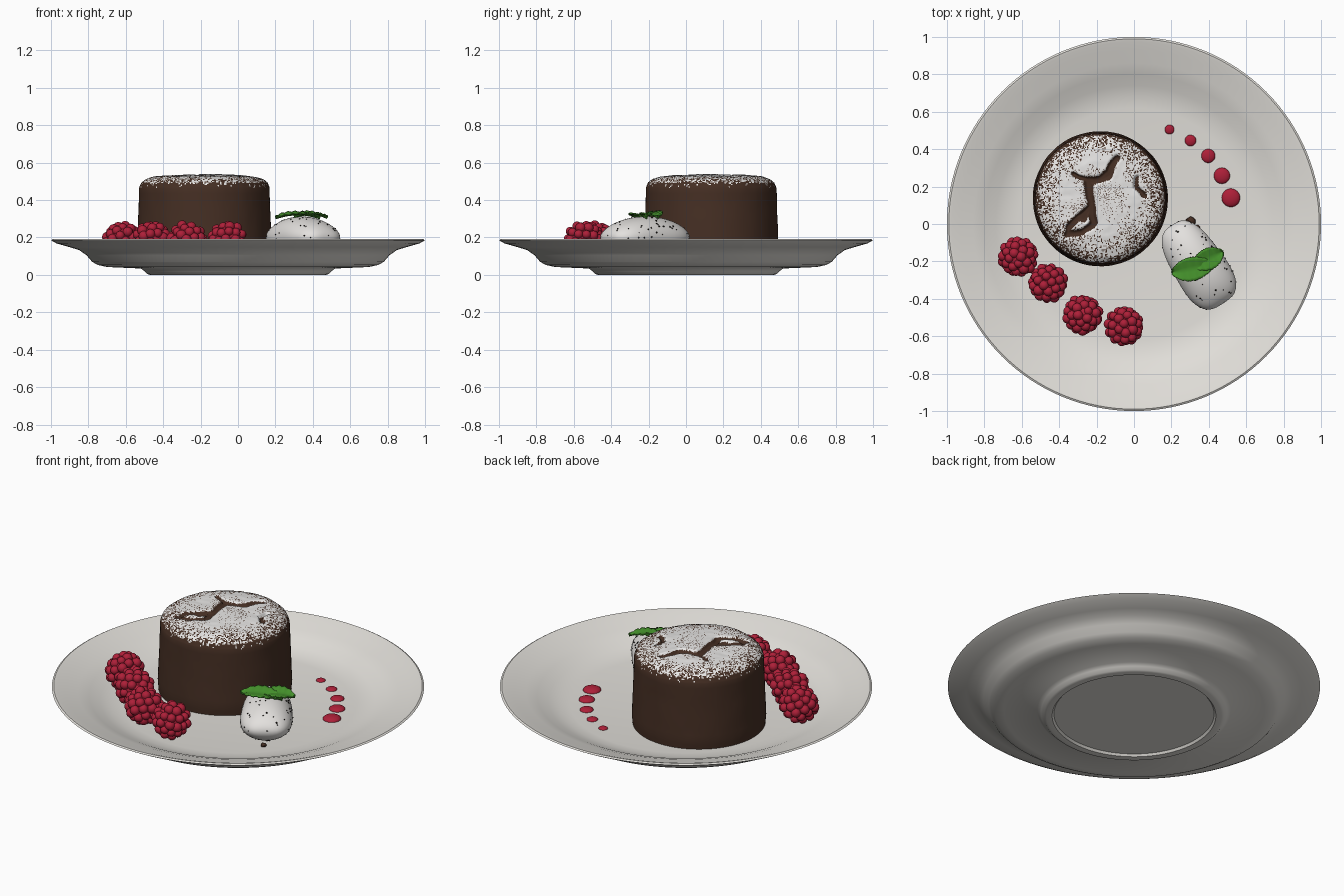
import bpy, bmesh, math, random
from mathutils import Vector, Matrix, noise

random.seed(4)
if "Cube" in bpy.data.objects:
    bpy.data.objects.remove(bpy.data.objects["Cube"])


def material(name, rgb):
    m = bpy.data.materials.new(name)
    m.use_nodes = True
    m.diffuse_color = (*rgb, 1)
    m.node_tree.nodes["Principled BSDF"].inputs["Base Color"].default_value = (*rgb, 1)
    return m


CHINA = material("warm white china", (0.76, 0.74, 0.70))
CAKE = material("dark chocolate", (0.06, 0.028, 0.017))
SUGAR = material("powdered sugar", (0.80, 0.79, 0.78))
BERRY = material("raspberry red", (0.42, 0.014, 0.04))
CREAM = material("vanilla cream", (0.77, 0.75, 0.73))
SPECK = material("vanilla speck", (0.012, 0.009, 0.007))
LEAF = material("mint green", (0.06, 0.29, 0.025))


def finish(bm, name, mats, angle=50):
    me = bpy.data.meshes.new(name)
    bmesh.ops.recalc_face_normals(bm, faces=bm.faces)
    bm.to_mesh(me)
    bm.free()
    me.shade_smooth()
    me.set_sharp_from_angle(angle=math.radians(angle))
    for m in mats:
        me.materials.append(m)
    ob = bpy.data.objects.new(name, me)
    bpy.context.collection.objects.link(ob)
    return ob


def lathe(profile, segs):
    """Revolve (r, z) points about z; points with r = 0 become poles."""
    bm = bmesh.new()
    rings = []
    for r, z in profile:
        n = 1 if r == 0 else segs
        rings.append([bm.verts.new((r * math.cos(math.tau * i / segs),
                                    r * math.sin(math.tau * i / segs), z)) for i in range(n)])
    for a, b in zip(rings, rings[1:]):
        for i in range(segs):
            j = (i + 1) % segs
            quad = [a[i % len(a)], a[j % len(a)], b[j % len(b)], b[i % len(b)]]
            bm.faces.new(list(dict.fromkeys(quad)))
    return bm


def add_ball(bm, centre, size, detail=2):
    mat = Matrix.Translation(centre) @ Matrix.Diagonal((*size, 1))
    return bmesh.ops.create_icosphere(bm, subdivisions=detail, radius=1, matrix=mat)["verts"]


# Plate with sloping rim and foot ring
FLOOR = 0.08
plate = [(0, FLOOR), (.62, FLOOR), (.68, .088), (.74, .105), (.8, .133), (.86, .155),
         (.93, .172), (.975, .188), (.99, .191), (1, .185), (.97, .168), (.9, .148),
         (.85, .133), (.81, .105), (.78, .07), (.75, .053), (.7, .042), (.52, .034),
         (.5, .02), (.485, .004), (.47, 0), (.44, 0), (.43, .012), (0, .012)]
finish(lathe(plate, 128), "plate", [CHINA], 40)

# Cake: finely sampled profile so the sugar can be dusted face by face
outline = [(0, .538), (.2, .533), (.27, .525), (.315, .51), (.338, .492), (.349, .465),
           (.352, .35), (.361, .13), (.357, FLOOR)]
profile = []
for (r0, z0), (r1, z1) in zip(outline, outline[1:]):
    step = .0065 if z1 > .4 else .03
    n = max(1, round(math.hypot(r1 - r0, z1 - z0) / step))
    profile += [(r0 + (r1 - r0) * k / n, z0 + (z1 - z0) * k / n) for k in range(n)]
profile += [outline[-1], (0, FLOOR)]

# Cracks on the top, in cake coordinates: path and half width
cracks = [([(.09, .22), (.04, .13), (-.06, .085), (-.05, -.05), (-.10, -.10)], .022),
          ([(-.14, .13), (-.06, .085)], .014),
          ([(-.05, -.03), (-.04, -.12), (-.10, -.185), (-.17, -.18)], .02),
          ([(-.10, -.09), (-.17, -.16)], .014),
          ([(.20, .12), (.20, .06), (.235, .02)], .012)]


def crack_depth(p):
    best = 0
    q = Vector((p.x, p.y))
    q += Vector((noise.noise(p * 14), noise.noise(p * 14 + Vector((5, 5, 5))))) * .018
    for path, w in cracks:
        for a, b in zip(path, path[1:]):
            a, b = Vector(a), Vector(b)
            t = min(1, max(0, (q - a).dot(b - a) / (b - a).length_squared))
            best = max(best, 1 - (q - a.lerp(b, t)).length / (w * 1.3))
    return best


bm = lathe(profile, 300)
for v in bm.verts:
    p = v.co.copy()
    if p.z > FLOOR + .01:
        bump = noise.noise(p * 9) * .004 + noise.noise(p * 30) * .0015
        v.co.z += bump if p.z > .46 else 0
        v.co.x *= 1 + bump
        v.co.y *= 1 + bump
    if p.z > .5:
        v.co.z -= .02 * min(1, 1.6 * crack_depth(p))
for f in bm.faces:
    c = f.calc_center_median()
    r = math.hypot(c.x, c.y)
    if c.z < .45:
        continue
    cover = .93 if r < .2 else max(0, .93 - (r - .2) * 3.2)
    cover += noise.noise(c * 12) * .22
    if c.z < .49:
        cover = (c.z - .465) * 5
    if random.random() < cover and (c.z < .5 or crack_depth(c) < .2):
        f.material_index = 1
cake = finish(bm, "cake", [CAKE, SUGAR], 60)
cake.location = (-.18, .135, 0)

# Raspberries: drupelets spread over a core
for k, (x, y) in enumerate([(-.62, -.175), (-.46, -.315), (-.275, -.485), (-.055, -.548)]):
    bm = bmesh.new()
    centre = Vector((x, y, .183))
    add_ball(bm, centre, (.085, .085, .085), 3)
    turn = Matrix.Rotation(k * 1.3, 3, "X") @ Matrix.Rotation(k * 2.1, 3, "Z")
    count = 46
    for i in range(count):
        h = 1 - 2 * (i + .5) / count
        a = i * math.pi * (3 - math.sqrt(5))
        s = math.sqrt(1 - h * h)
        d = turn @ Vector((s * math.cos(a), s * math.sin(a), h))
        size = random.uniform(.023, .028)
        add_ball(bm, centre + d * random.uniform(.078, .087), (size,) * 3, 3)
    finish(bm, f"raspberry_{k + 1}", [BERRY])

# Sauce drops, shrinking along an arc
bm = bmesh.new()
for x, y, r in [(.19, .505, .025), (.302, .446, .03), (.397, .364, .037),
                (.47, .258, .043), (.518, .14, .049)]:
    add_ball(bm, (x, y, FLOOR), (r, r, r * .45), 4)
finish(bm, "sauce_drops", [BERRY])

# Oval cream scoop, blunter and wider toward the front end
SCOOP = Matrix.Translation((.34, -.215, .2)) @ Matrix.Rotation(math.radians(-57), 4, "Z")


def scoop_point(d):
    wide = 1 + .12 * d.x
    blunt = 1 + .12 * (d.x * d.y) ** 2 * 4
    return SCOOP @ Vector((d.x * .25 * blunt, d.y * .137 * wide * blunt, d.z * .112))


bm = bmesh.new()
bmesh.ops.create_uvsphere(bm, u_segments=48, v_segments=32, radius=1)
for v in bm.verts:
    v.co = scoop_point(v.co.normalized())
finish(bm, "cream_scoop", [CREAM])

# Vanilla specks on the scoop
bm = bmesh.new()
for i in range(110):
    d = Vector([random.gauss(0, 1) for _ in range(3)]).normalized()
    s = random.uniform(.003, .0055)
    add_ball(bm, scoop_point(d), (s, s, s), 1)
finish(bm, "vanilla_specks", [SPECK])

# Crumbs behind and under the scoop
bm = bmesh.new()
for x, y, r in [(.303, .012, .026), (.34, -.02, .014), (.285, -.02, .014), (.27, -.28, .018),
                (.42, -.36, .016), (.34, -.2, .022), (.3, -.1, .02), (.39, -.28, .018)]:
    for v in add_ball(bm, (x, y, FLOOR + r * .6), (r, r, r * .8), 2):
        v.co += noise.noise_vector(v.co * 60) * r * .3
finish(bm, "crumbs", [CAKE], 30)


# Mint leaves: pointed, folded along the midrib, drooping at the ends
def leaf(name, centre, length, width, angle, tilt):
    bm = bmesh.new()
    n, m = 24, 8
    rows = []
    for i in range(n + 1):
        t = i / n
        w = width / 2 * math.sin(math.pi * t ** .85) ** .75 + .001
        w *= 1 + .06 * (i % 2)
        row = []
        for j in range(m + 1):
            s = 2 * j / m - 1
            z = .012 * abs(s) - .035 * (2 * t - 1) ** 2 * .6 + .003 * math.cos(i * 1.6) * abs(s)
            row.append(bm.verts.new(((t - .5) * length, s * w, z)))
        rows.append(row)
    for a, b in zip(rows, rows[1:]):
        for j in range(m):
            bm.faces.new((a[j], a[j + 1], b[j + 1], b[j]))
    ob = finish(bm, name, [LEAF])
    ob.location = centre
    ob.rotation_euler = (tilt, 0, math.radians(angle))
    mod = ob.modifiers.new("thickness", "SOLIDIFY")
    mod.thickness = .006


leaf("mint_leaf_front", (.32, -.238, .324), .24, .12, 12, .08)
leaf("mint_leaf_back", (.39, -.19, .326), .19, .11, 205, -.1)
